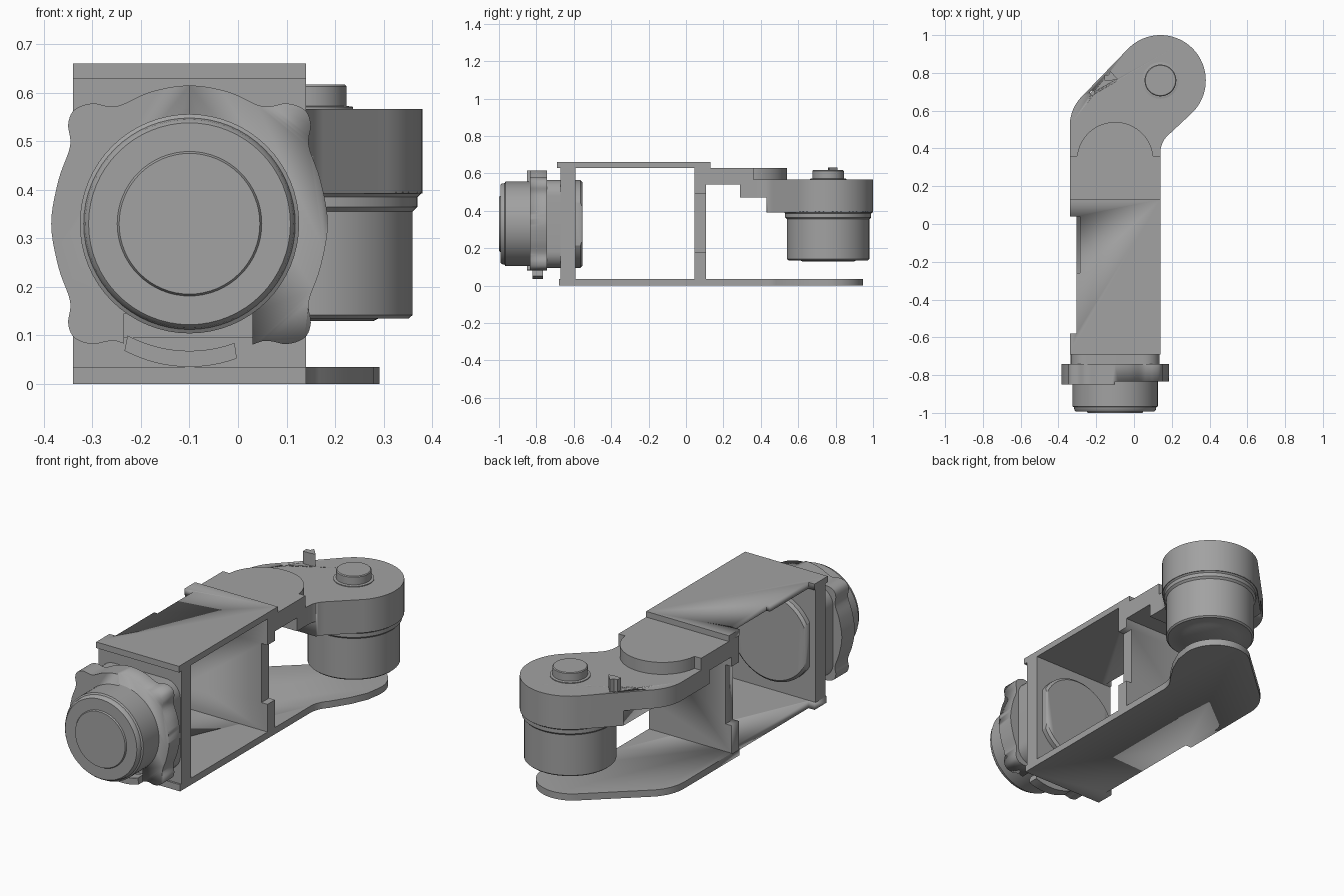
import bpy, bmesh, math
from mathutils import Matrix, Vector

if "Cube" in bpy.data.objects:
    bpy.data.objects.remove(bpy.data.objects["Cube"])

grey = bpy.data.materials.new("machined_grey")
colour = (0.36, 0.36, 0.36, 1)
grey.diffuse_color = colour
grey.use_nodes = True
grey.node_tree.nodes["Principled BSDF"].inputs["Base Color"].default_value = colour

# Maps a flat (u, v, height) shape so that its height runs along +y and v is z
FACE_Y = Matrix(((1, 0, 0, 0), (0, 0, 1, 0), (0, 1, 0, 0), (0, 0, 0, 1)))


def finish(name, bm):
    bmesh.ops.recalc_face_normals(bm, faces=bm.faces)
    mesh = bpy.data.meshes.new(name)
    bm.to_mesh(mesh)
    bm.free()
    obj = bpy.data.objects.new(name, mesh)
    bpy.context.collection.objects.link(obj)
    mesh.materials.append(grey)
    bpy.ops.object.select_all(action="DESELECT")
    bpy.context.view_layer.objects.active = obj
    obj.select_set(True)
    bpy.ops.object.shade_smooth_by_angle(angle=math.radians(30))
    return obj


def prism(name, points, low, high, upright=False):
    bm = bmesh.new()
    face = bm.faces.new([bm.verts.new((u, v, low)) for u, v in points])
    extruded = bmesh.ops.extrude_face_region(bm, geom=[face])["geom"]
    tops = [g for g in extruded if isinstance(g, bmesh.types.BMVert)]
    bmesh.ops.translate(bm, verts=tops, vec=(0, 0, high - low))
    if upright:
        bm.transform(FACE_Y)
    return finish(name, bm)


def rect(x0, x1, y0, y1):
    return [(x0, y0), (x1, y0), (x1, y1), (x0, y1)]


def box(name, x, y, z):
    return prism(name, rect(*x, *y), *z)


def arc(cx, cy, r, start, end, steps=24):
    angles = [math.radians(start + (end - start) * i / steps) for i in range(steps + 1)]
    return [(cx + r * math.cos(a), cy + r * math.sin(a)) for a in angles]


def lathe(name, centre, profile, upright=False):
    """Spin (radius, height) pairs around an axis, closing both ends."""
    bm = bmesh.new()
    rings = []
    for r, h in profile:
        ring = arc(*centre, r, 0, 360, 64)[:-1]
        rings.append([bm.verts.new((u, v, h)) for u, v in ring])
    for a, b in zip(rings, rings[1:]):
        for i in range(len(a)):
            j = (i + 1) % len(a)
            bm.faces.new((a[i], a[j], b[j], b[i]))
    bm.faces.new(rings[0])
    bm.faces.new(rings[-1])
    if upright:
        bm.transform(FACE_Y)
    return finish(name, bm)


def boolean(obj, cutter, operation="DIFFERENCE"):
    mod = obj.modifiers.new(operation.lower(), "BOOLEAN")
    mod.operation = operation
    mod.solver = "EXACT"
    mod.object = cutter
    bpy.context.view_layer.objects.active = obj
    bpy.ops.object.modifier_apply(modifier=mod.name)
    bpy.data.objects.remove(cutter)


def smooth_path(points, steps=5):
    """Closed Catmull-Rom loop through the points."""
    out, n = [], len(points)
    for i in range(n):
        a, b, c, d = (Vector(points[(i + k) % n]) for k in (-1, 0, 1, 2))
        for s in range(steps):
            t = s / steps
            p = 0.5 * (2 * b + (c - a) * t + (2 * a - 5 * b + 4 * c - d) * t * t
                       + (3 * b - a - 3 * c + d) * t ** 3)
            out.append(tuple(p))
    return out


LEFT, RIGHT = -0.34, 0.14
WIDTH = (LEFT, RIGHT)
PIVOT = (0.14, 0.76)
HUB = (-0.1, 0.33)

# Box frame: top plate, walls and long bottom plate
top_plate = box("top_plate", WIDTH, (-0.69, 0.13), (0.628, 0.66))
front_wall = box("front_wall", WIDTH, (-0.67, -0.59), (0.03, 0.63))
middle_wall = box("middle_wall", WIDTH, (0.045, 0.107), (0.03, 0.63))
bottom_outline = ([(LEFT, -0.68), (RIGHT, -0.68), (RIGHT, 0.33)]
                  + arc(0.27, 0.40, 0.13, 180, 135, 6)
                  + [(0.24, 0.59), (0.28, 0.68)]
                  + arc(0.117, 0.772, 0.175, -15, 135)
                  + arc(-0.12, 0.50, 0.22, 135, 180, 8))
bottom_plate = prism("bottom_plate", bottom_outline, 0, 0.035)

# Side recesses in the plates and the middle wall
recess = rect(-0.5, -0.305, -0.58, 0.04)
for plate in (top_plate, bottom_plate):
    boolean(plate, prism("cutter", recess, -0.1, 0.8))
boolean(top_plate, box("cutter", (-0.5, -0.285), (-0.26, 0.04), (0.5, 0.8)))
for x in ((-0.5, LEFT + 0.035), (RIGHT - 0.035, 0.5)):
    boolean(middle_wall, box("cutter", x, (0, 0.2), (0.18, 0.49)))

# Neck with a rounded tongue lapping over the arm
box("neck", WIDTH, (0.10, 0.36), (0.54, 0.63))
prism("tongue", [(-0.30, 0.345)] + [(0.10, 0.345)] + arc(-0.1, 0.337, 0.203, 8, 172), 0.55, 0.63)

# Angled arm, thin near the neck and thick around the motor
arm_outline = ([(LEFT, 0.29), (RIGHT, 0.29), (RIGHT, 0.38)]
               + arc(0.26, 0.38, 0.12, 180, 135, 6)
               + arc(*PIVOT, 0.24, -45, 135, 40)
               + arc(-0.12, 0.52, 0.22, 135, 180, 10))
arm = prism("arm_plate", arm_outline, 0.47, 0.567)
boolean(arm, lathe("cutter", (-0.22, 0.695), [(0.012, 0.3), (0.012, 0.8)]))
housing = prism("motor_housing", arm_outline, 0.392, 0.565)
boolean(housing, box("cutter", (-0.18, 0.6), (0.43, 1.2), (0.3, 0.7)), "INTERSECT")

# Motor drum below the arm and cap above it
lathe("motor_drum", PIVOT, [(0.14, 0.13), (0.15, 0.135), (0.212, 0.135), (0.22, 0.142),
                            (0.22, 0.355), (0.23, 0.365), (0.23, 0.385), (0.24, 0.395)])
lathe("motor_cap", PIVOT, [(0.097, 0.56), (0.097, 0.571), (0.084, 0.573),
                           (0.084, 0.613), (0.08, 0.617)])

# Small cable clip on the arm edge
prism("cable_clip", [(-0.155, 0.76), (-0.12, 0.76), (-0.085, 0.765),
                     (-0.125, 0.81), (-0.135, 0.79), (-0.155, 0.79)], 0.56, 0.632)

# Lobed flange: one quarter mirrored, with a gap cut at the bottom
quarter = [(0, 0.285), (0.08, 0.272), (0.15, 0.242), (0.20, 0.248), (0.237, 0.235),
           (0.25, 0.205), (0.246, 0.16), (0.27, 0.09), (0.285, 0)]
half = quarter + [(x, -z) for x, z in quarter[-2::-1]]
lobes = half + [(-x, z) for x, z in half[-2:0:-1]]
lobes = [(HUB[0] + x, HUB[1] + z) for x, z in smooth_path(lobes)]
flange = prism("lobed_flange", lobes, -0.85, -0.742, True)
boolean(flange, box("cutter", (-0.235, 0.03), (-1, -0.5), (0, 0.145)))
boolean(flange, box("cutter", (-0.1, 0.4), (-1, -0.835), (0, 0.8)))

# Crescent guard in the flange gap
crescent = (arc(-0.1, 0.32, 0.285, 242, 290, 14)
            + arc(-0.1, 0.34, 0.272, 290, 242, 14))
prism("crescent_guard", crescent, -0.82, -0.765, True)

# Rounded square mount behind the flange
mount = []
for sx, sz, start in ((1, 1, 0), (-1, 1, 90), (-1, -1, 180), (1, -1, 270)):
    mount += arc(HUB[0] + sx * 0.15, HUB[1] + sz * 0.15, 0.085, start, start + 90, 8)
prism("flange_mount", mount, -0.79, -0.66, True)

# Front drum with a raised end disc
lathe("front_drum", HUB, [(0.145, -1.0), (0.149, -0.993), (0.208, -0.993), (0.215, -0.985),
                          (0.218, -0.97), (0.226, -0.965), (0.226, -0.76)], True)

# Inner bearing disc with flattened sides inside the frame
inner = lathe("inner_disc", HUB, [(0.235, -0.60), (0.235, -0.565), (0.222, -0.553)], True)
boolean(inner, box("cutter", (-0.305, 0.105), (-0.7, -0.5), (0, 0.7)), "INTERSECT")
